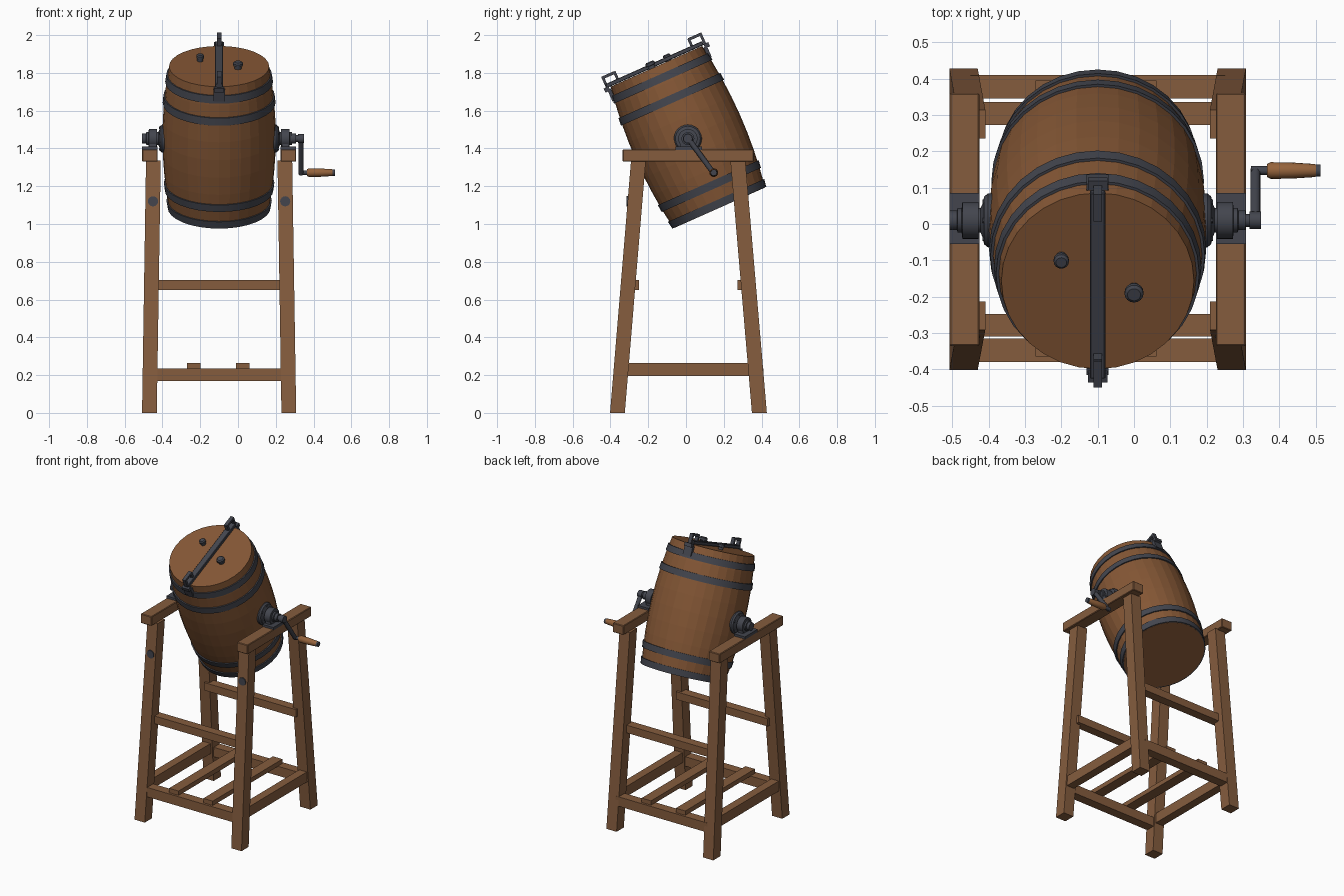
import bpy, bmesh, math
from mathutils import Matrix, Vector

if "Cube" in bpy.data.objects:
    bpy.data.objects.remove(bpy.data.objects["Cube"])


def material(name, rgb):
    m = bpy.data.materials.new(name)
    m.diffuse_color = (*rgb, 1)
    m.use_nodes = True
    m.node_tree.nodes["Principled BSDF"].inputs["Base Color"].default_value = m.diffuse_color
    return m


FRAME = material("frame wood", (0.235, 0.108, 0.048))
BARREL = material("barrel wood", (0.235, 0.096, 0.036))
IRON = material("dark iron", (0.056, 0.060, 0.076))
GRIP = material("grip wood", (0.30, 0.125, 0.045))

CX = -0.10                                   # symmetry plane of barrel and stand
TILT = (Matrix.Translation((CX, 0.01, 1.46))
        @ Matrix.Rotation(math.radians(24), 4, 'X'))
ID = Matrix.Identity(4)


def finish(name, bm, mat, matrix=ID, smooth=False):
    bmesh.ops.recalc_face_normals(bm, faces=bm.faces)
    me = bpy.data.meshes.new(name)
    bm.to_mesh(me)
    bm.free()
    me.transform(matrix)
    me.materials.append(mat)
    ob = bpy.data.objects.new(name, me)
    bpy.context.collection.objects.link(ob)
    if smooth:
        bpy.ops.object.select_all(action='DESELECT')
        ob.select_set(True)
        bpy.context.view_layer.objects.active = ob
        bpy.ops.object.shade_smooth_by_angle(angle=math.radians(35))
    return ob


def box(name, lo, hi, mat, matrix=ID, bevel=0.0, shift=(0, 0)):
    """Box between two corners; shift slides its top sideways for splayed legs."""
    bm = bmesh.new()
    bmesh.ops.create_cube(bm, size=1)
    for v in bm.verts:
        top = v.co.z > 0
        v.co = Vector([l + (c + 0.5) * (h - l) for c, l, h in zip(v.co, lo, hi)])
        if top:
            v.co.x += shift[0]
            v.co.y += shift[1]
    if bevel:
        bmesh.ops.bevel(bm, geom=bm.edges[:], offset=bevel, segments=1, affect='EDGES')
    return finish(name, bm, mat, matrix)


def lathe(name, profile, mat, matrix=ID, sides=24, smooth=True, closed=False):
    """Turn (radius, height) points about z; ends are capped unless closed in a ring."""
    bm = bmesh.new()
    rings = [[bm.verts.new((r * math.cos(2 * math.pi * i / sides),
                            r * math.sin(2 * math.pi * i / sides), z))
              for i in range(sides)] for r, z in profile]
    pairs = list(zip(rings, rings[1:]))
    if closed:
        pairs.append((rings[-1], rings[0]))
    else:
        bm.faces.new(rings[0])
        bm.faces.new(rings[-1])
    for a, b in pairs:
        for i in range(sides):
            j = (i + 1) % sides
            bm.faces.new((a[i], a[j], b[j], b[i]))
    return finish(name, bm, mat, matrix, smooth)


def rod(name, a, b, radius, mat, matrix=ID, sides=12):
    a, b = Vector(a), Vector(b)
    d = b - a
    m = matrix @ Matrix.Translation(a) @ d.to_track_quat('Z', 'Y').to_matrix().to_4x4()
    return lathe(name, [(radius, 0), (radius, d.length)], mat, m, sides)


def bulge(t):
    return 0.30 - 0.035 * (t / 0.41) ** 2


# Barrel body with faceted staves
heights = [-0.41 + 0.82 * i / 8 for i in range(9)]
lathe("barrel", [(bulge(t), t) for t in heights], BARREL, TILT, 32, smooth=False)

# Iron hoops
for t in (-0.388, -0.285, 0.22, 0.342):
    a, b = t - 0.021, t + 0.021
    lathe("hoop", [(bulge(a) - 0.01, a), (bulge(a) + 0.007, a),
                   (bulge(b) + 0.007, b), (bulge(b) - 0.01, b)],
          IRON, TILT, 32, closed=True)

# Lid clamp bar with a catch at each end
box("lid_bar", (-0.021, -0.285, 0.412), (0.021, 0.275, 0.434), IRON, TILT, 0.003)
for s in (-1, 1):
    def catch(name, w, y0, y1, z0, z1):
        box(name, (-w, min(s * y0, s * y1), z0), (w, max(s * y0, s * y1), z1), IRON, TILT)
    catch("catch_plate", 0.03, 0.268, 0.288, 0.335, 0.40)
    catch("catch_hook", 0.027, 0.275, 0.303, 0.392, 0.416)
    catch("catch_upright", 0.012, 0.276, 0.290, 0.41, 0.475)
    catch("catch_top", 0.012, 0.212, 0.290, 0.463, 0.478)
    catch("catch_inner", 0.012, 0.208, 0.222, 0.43, 0.475)

# Lid knobs
for x, y, r in ((-0.10, 0.072, 0.021), (0.10, -0.025, 0.026)):
    lathe("lid_knob", [(r * 0.75, 0.405), (r * 0.75, 0.425), (r, 0.427),
                       (r, 0.441), (r * 0.7, 0.447)],
          IRON, TILT @ Matrix.Translation((x, y, 0)), 16)

# Stand, both sides mirrored about the barrel plane
for s in (-1, 1):
    def xs(a, b):
        return sorted((CX + s * a, CX + s * b))

    x0, x1 = xs(0.325, 0.408)
    box("top_beam", (x0, -0.336, 1.33), (x1, 0.36, 1.395), FRAME, bevel=0.004)
    x0, x1 = xs(0.330, 0.408)
    box("front_leg", (x0, -0.402, 0), (x1, -0.324, 1.335), FRAME, shift=(-s * 0.021, 0.111))
    box("back_leg", (x0, 0.349, 0), (x1, 0.428, 1.335), FRAME, shift=(-s * 0.021, -0.114))
    x0, x1 = xs(0.338, 0.396)
    box("side_rail", (x0, -0.33, 0.195), (x1, 0.36, 0.265), FRAME)
    # Bolt on the front leg
    bx = CX + s * 0.350
    rod("leg_bolt", (bx, -0.27, 1.12), (bx, -0.314, 1.12), 0.027, IRON, sides=16)
    # Bearing plate, saddle and turned trunnion
    x0, x1 = xs(0.325, 0.408)
    box("bearing_plate", (x0, -0.055, 1.39), (x1, 0.085, 1.41), IRON)
    x0, x1 = xs(0.332, 0.370)
    box("bearing_saddle", (x0, -0.032, 1.405), (x1, 0.052, 1.45), IRON)
    axis = (Matrix.Translation((CX, 0.01, 1.452))
            @ Matrix.Rotation(s * math.pi / 2, 4, 'Y'))
    lathe("trunnion", [(0.074, 0.27), (0.074, 0.302), (0.066, 0.312), (0.045, 0.317),
                       (0.034, 0.322), (0.034, 0.328), (0.051, 0.328), (0.051, 0.372),
                       (0.034, 0.374), (0.034, 0.385), (0.027, 0.387), (0.027, 0.407)],
          IRON, axis)
    # Flange bolts
    for k in range(6):
        a = k * math.pi / 3
        c = axis @ Vector((0.058 * math.cos(a), 0.058 * math.sin(a), 0.305))
        rod("flange_bolt", c, c + Vector((s * 0.012, 0, 0)), 0.007, IRON, sides=6)

# Cross rails and floor slats
for name, y0, y1, z0, z1 in (("lower_front_rail", -0.38, -0.315, 0.17, 0.235),
                             ("lower_back_rail", 0.345, 0.41, 0.17, 0.235),
                             ("upper_front_rail", -0.31, -0.248, 0.65, 0.703),
                             ("upper_back_rail", 0.273, 0.335, 0.65, 0.703)):
    box(name, (-0.45, y0, z0), (0.25, y1, z1), FRAME)
for x in (-0.235, 0.026):
    box("floor_slat", (x - 0.036, -0.364, 0.233), (x + 0.036, 0.395, 0.265), FRAME)

# Crank: stub, arm, pin and tapered grip
rod("crank_stub", (0.29, 0.01, 1.452), (0.348, 0.01, 1.452), 0.018, IRON)
rod("crank_arm", (0.334, 0.008, 1.458), (0.334, 0.149, 1.265), 0.014, IRON)
rod("crank_hub", (0.318, 0.01, 1.452), (0.350, 0.01, 1.452), 0.024, IRON, sides=16)
rod("crank_pin", (0.322, 0.147, 1.272), (0.512, 0.147, 1.272), 0.012, IRON)
lathe("crank_grip", [(0.018, 0), (0.023, 0.01), (0.022, 0.07), (0.018, 0.13), (0.016, 0.137)],
      GRIP, Matrix.Translation((0.366, 0.147, 1.272)) @ Matrix.Rotation(math.pi / 2, 4, 'Y'), 16)
rod("grip_end", (0.501, 0.147, 1.272), (0.513, 0.147, 1.272), 0.017, IRON)
